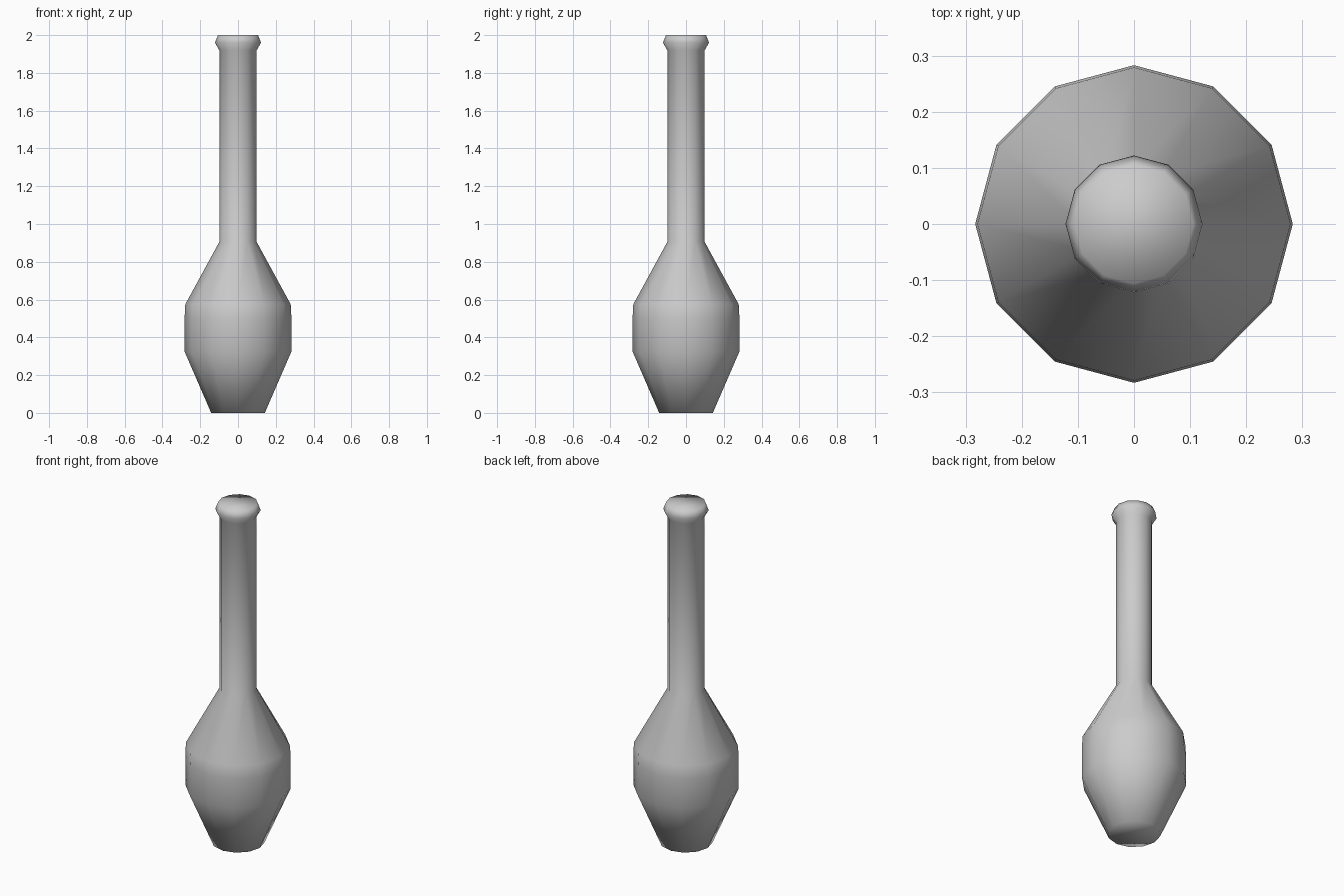
import bpy, bmesh
from math import cos, sin, tau

if "Cube" in bpy.data.objects:
    bpy.data.objects.remove(bpy.data.objects["Cube"])

SIDES = 12

# Bottle profile as (radius, height), from base to mouth
profile = [(0.142, 0.0), (0.283, 0.325), (0.283, 0.50), (0.279, 0.575),
           (0.099, 0.905), (0.099, 1.92), (0.122, 1.96), (0.106, 2.0)]

bm = bmesh.new()
rings = [[bm.verts.new((r * cos(tau * i / SIDES), r * sin(tau * i / SIDES), z))
          for i in range(SIDES)] for r, z in profile]

# Side walls
for low, high in zip(rings, rings[1:]):
    for i in range(SIDES):
        j = (i + 1) % SIDES
        bm.faces.new((low[i], low[j], high[j], high[i]))

# Closed base and top
bm.faces.new(rings[0][::-1])
bm.faces.new(rings[-1])

# Smooth shading over the 12-sided form
for face in bm.faces:
    face.smooth = True

mesh = bpy.data.meshes.new("bottle")
bm.to_mesh(mesh)
bm.free()
bottle = bpy.data.objects.new("bottle", mesh)
bpy.context.collection.objects.link(bottle)
